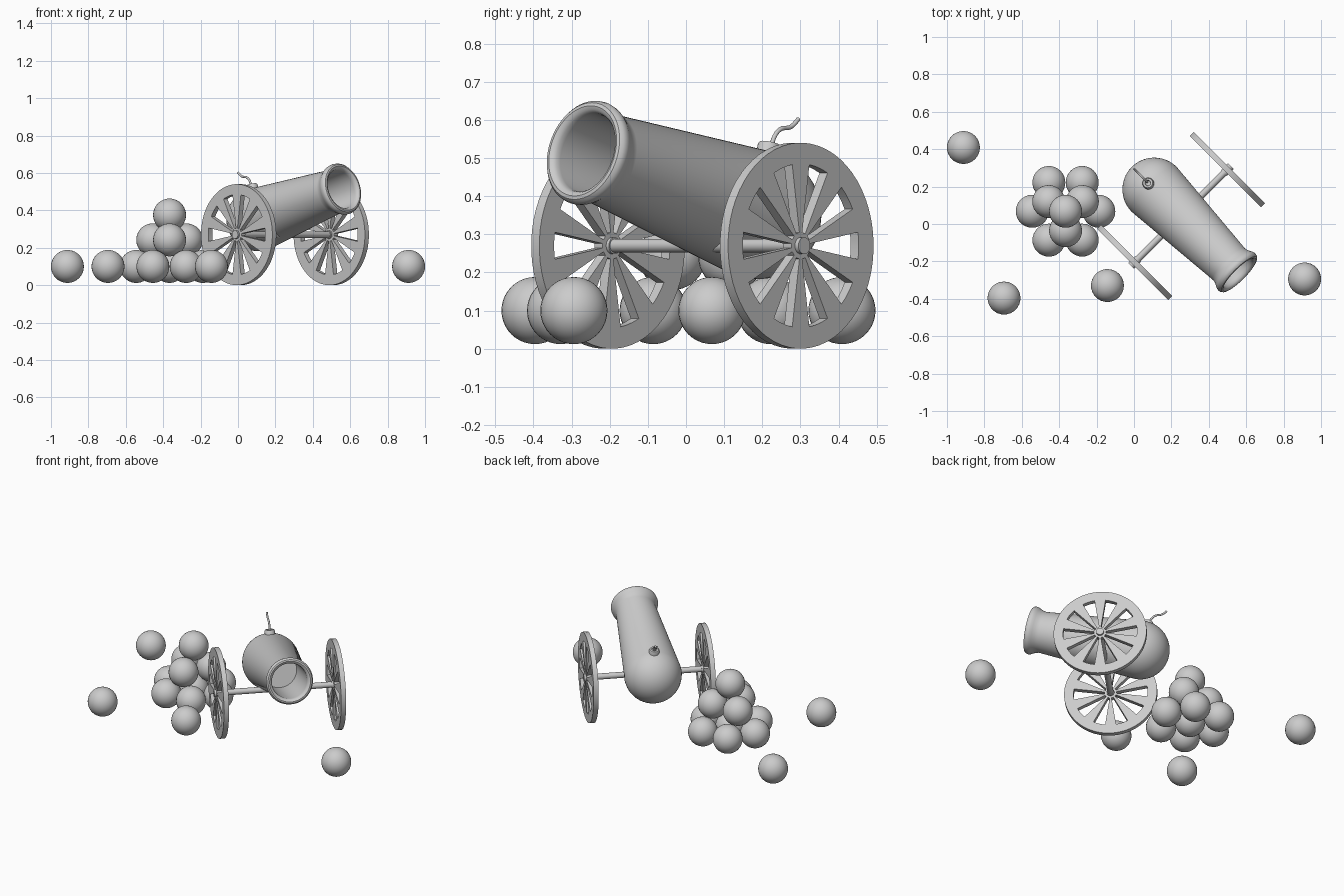
import bpy, bmesh, math
from mathutils import Matrix, Vector

if "Cube" in bpy.data.objects:
    bpy.data.objects.remove(bpy.data.objects["Cube"])

YAW = math.radians(-45)
TILT = math.radians(75.5)          # barrel axis measured from vertical


def finish(name, bm, matrix, angle=35):
    bmesh.ops.recalc_face_normals(bm, faces=bm.faces[:])
    me = bpy.data.meshes.new(name)
    bm.to_mesh(me)
    bm.free()
    ob = bpy.data.objects.new(name, me)
    bpy.context.collection.objects.link(ob)
    ob.matrix_world = matrix
    bpy.ops.object.select_all(action='DESELECT')
    ob.select_set(True)
    bpy.context.view_layer.objects.active = ob
    bpy.ops.object.shade_smooth_by_angle(angle=math.radians(angle))
    return ob


def lathe(name, profile, matrix, steps=48, angle=35):
    """Revolve (radius, height) points about local z."""
    bm = bmesh.new()
    vs = [bm.verts.new((r, 0, h)) for r, h in profile]
    es = [bm.edges.new(p) for p in zip(vs, vs[1:])]
    bmesh.ops.spin(bm, geom=vs + es, cent=(0, 0, 0), axis=(0, 0, 1),
                   angle=2 * math.pi, steps=steps, use_duplicate=False)
    bmesh.ops.remove_doubles(bm, verts=bm.verts[:], dist=1e-5)
    return finish(name, bm, matrix, angle)


# barrel: round breech, tapered tube, flared lip, open bore
barrel_mat = (Matrix.Translation((0.108, 0.185, 0.352))
              @ Matrix.Rotation(YAW, 4, 'Z') @ Matrix.Rotation(TILT, 4, 'Y'))
R = 0.17
breech = [(R * math.sin(a), -R * math.cos(a))
          for a in (math.pi / 2 * i / 12 for i in range(13))]
breech[0] = (0, -R)
front = [(0.12, 0.585), (0.124, 0.605), (0.132, 0.622), (0.138, 0.634),
         (0.140, 0.645), (0.138, 0.656), (0.131, 0.664), (0.122, 0.666),
         (0.113, 0.662), (0.107, 0.653), (0.105, 0.640), (0.105, 0.28),
         (0, 0.28)]
lathe("barrel", breech + front, barrel_mat, 64)

# vent boss standing on the breech
boss_mat = barrel_mat @ Matrix.Rotation(math.radians(-90), 4, 'Y')
lathe("vent_boss", [(0, 0.14), (0.03, 0.14), (0.03, 0.187), (0.026, 0.193),
                    (0.016, 0.193), (0.013, 0.185), (0, 0.185)], boss_mat, 24)

# fuse
cu = bpy.data.curves.new("fuse", 'CURVE')
cu.dimensions = '3D'
cu.bevel_depth = 0.006
cu.bevel_resolution = 3
cu.use_fill_caps = True
path = [(0.072, 0.222, 0.52), (0.063, 0.232, 0.556), (0.048, 0.247, 0.575),
        (0.02, 0.275, 0.582), (0.0, 0.295, 0.602)]
sp = cu.splines.new('BEZIER')
sp.bezier_points.add(len(path) - 1)
for bp, p in zip(sp.bezier_points, path):
    bp.co = p
    bp.handle_left_type = bp.handle_right_type = 'AUTO'
bpy.context.collection.objects.link(bpy.data.objects.new("fuse", cu))

# axle with slightly wider end knobs, running along (1, 1)
axle_mat = (Matrix.Translation((0.251, 0.043, 0.27))
            @ Matrix.Rotation(math.radians(45), 4, 'Z')
            @ Matrix.Rotation(math.radians(90), 4, 'Y'))
lathe("axle", [(0, -0.378), (0.022, -0.378), (0.022, -0.325), (0.018, -0.325),
               (0.018, 0.325), (0.022, 0.325), (0.022, 0.378), (0, 0.378)],
      axle_mat, 24)


# wheels: polar grid with ten wedge openings, extruded to thickness
def wheel(name, offset):
    bm = bmesh.new()
    thick = 0.03
    radii = (0.035, 0.215, 0.27)
    angles, is_gap = [], []
    for k in range(10):
        for a, gap in ((-9.5, 1), (-3.2, 1), (3.2, 1),
                       (9.5, 0), (15.2, 0), (20.8, 0)):
            angles.append(math.radians(36 * k + a))
            is_gap.append(gap)
    rings = [[bm.verts.new((r * math.cos(a), r * math.sin(a), -thick / 2))
              for a in angles] for r in radii]
    n = len(angles)
    bm.faces.new(rings[0])
    for lo in range(2):
        for i in range(n):
            if lo == 0 and is_gap[i]:
                continue
            j = (i + 1) % n
            bm.faces.new((rings[lo][i], rings[lo + 1][i],
                          rings[lo + 1][j], rings[lo][j]))
    ext = bmesh.ops.extrude_face_region(bm, geom=bm.faces[:],
                                        use_keep_orig=True)
    bmesh.ops.translate(bm, vec=(0, 0, thick), verts=[
        g for g in ext["geom"] if isinstance(g, bmesh.types.BMVert)])
    # spin so that a spoke points straight up
    finish(name, bm, axle_mat @ Matrix.Translation((0, 0, offset))
           @ Matrix.Rotation(math.radians(90), 4, 'Z'), 30)


wheel("wheel_near", -0.35)
wheel("wheel_far", 0.35)

# cannonballs: four loose, then a stacked pile of three layers
BALL = 0.088
balls = [(-0.912, 0.409, 0.1), (-0.695, -0.396, 0.1),
         (-0.142, -0.329, 0.1), (0.912, -0.294, 0.1)]
cx, cy = -0.366, 0.068
balls.append((cx, cy, 0.1))
for k in range(6):
    a = math.radians(60 * k)
    balls.append((cx + 0.178 * math.cos(a), cy + 0.178 * math.sin(a), 0.1))
for k in range(3):
    a = math.radians(30 + 120 * k)
    balls.append((cx + 0.104 * math.cos(a), cy + 0.104 * math.sin(a), 0.242))
balls.append((cx, cy, 0.375))
for i, p in enumerate(balls):
    bm = bmesh.new()
    bmesh.ops.create_uvsphere(bm, u_segments=32, v_segments=20, radius=BALL)
    finish("cannonball_%02d" % (i + 1), bm, Matrix.Translation(Vector(p)), 60)
